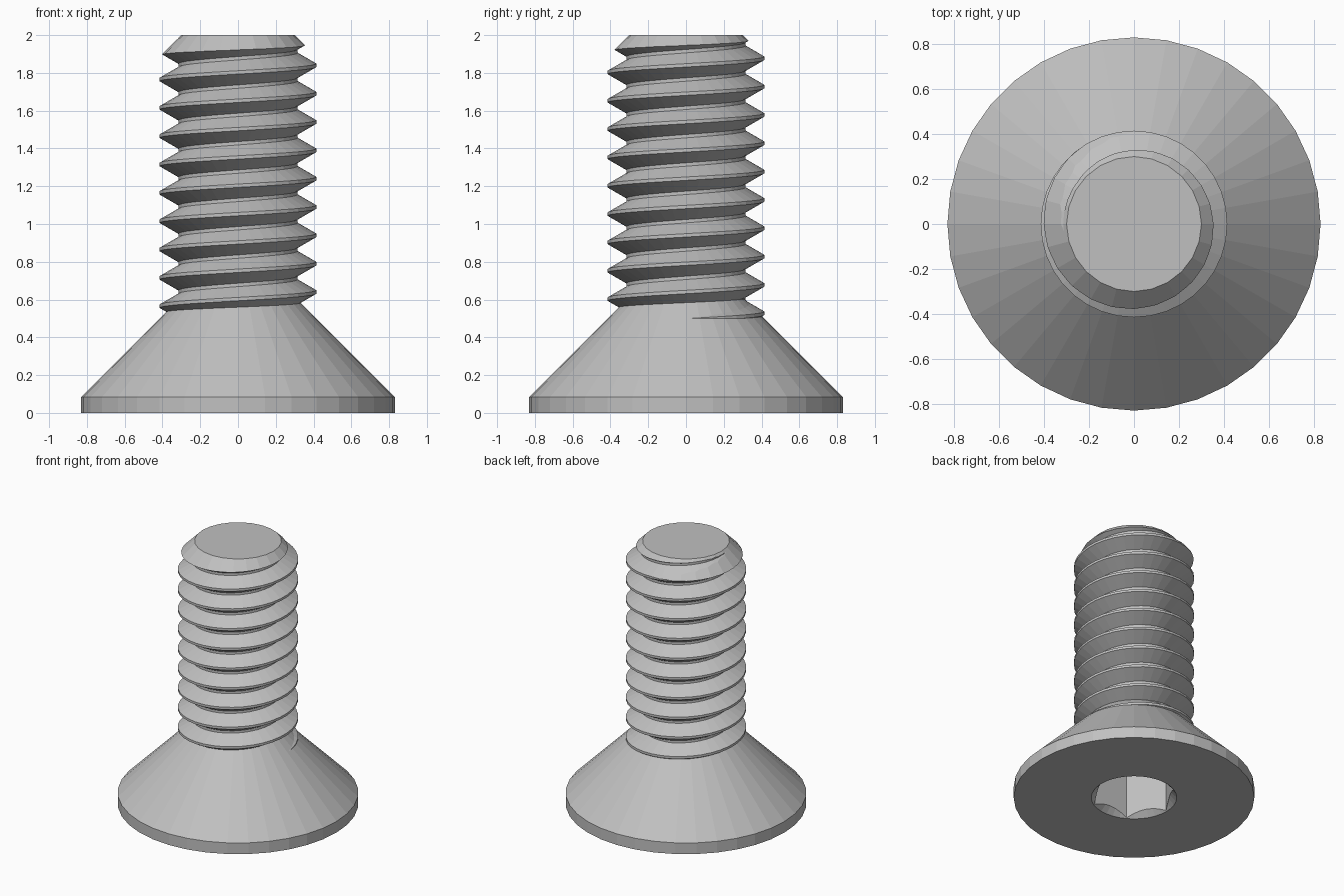
import bpy
import bmesh
from math import cos, sin, pi

if "Cube" in bpy.data.objects:
    bpy.data.objects.remove(bpy.data.objects["Cube"])

steel = bpy.data.materials.new("grey steel")
steel.use_nodes = True
grey = (0.53, 0.53, 0.53, 1)
steel.diffuse_color = grey
steel.node_tree.nodes["Principled BSDF"].inputs["Base Color"].default_value = grey


def add_object(name, bm):
    bmesh.ops.recalc_face_normals(bm, faces=bm.faces)
    mesh = bpy.data.meshes.new(name)
    bm.to_mesh(mesh)
    bm.free()
    mesh.materials.append(steel)
    obj = bpy.data.objects.new(name, mesh)
    bpy.context.collection.objects.link(obj)
    return obj


def turned(name, profile, sides):
    """Closed solid of revolution from (radius, height) points."""
    bm = bmesh.new()
    rings = [[bm.verts.new((r * cos(2 * pi * i / sides), r * sin(2 * pi * i / sides), z))
              for i in range(sides)] for r, z in profile]
    for low, high in zip(rings, rings[1:]):
        for i in range(sides):
            j = (i + 1) % sides
            bm.faces.new((low[i], low[j], high[j], high[i]))
    bm.faces.new(rings[0])
    bm.faces.new(rings[-1])
    return add_object(name, bm)


def boolean(obj, tool, operation):
    mod = obj.modifiers.new(operation, 'BOOLEAN')
    mod.operation = operation
    mod.solver = 'EXACT'
    mod.object = tool
    bpy.context.view_layer.objects.active = obj
    bpy.ops.object.modifier_apply(modifier=mod.name)
    bpy.data.objects.remove(tool)


# Countersunk head with a chamfered hexagonal socket underneath
head = turned("countersunk_head", [(0.83, 0), (0.83, 0.085), (0.3, 0.615)], 36)
boolean(head, turned("socket_cutter", [(0.29, -0.1), (0.29, 0.36)], 6), 'DIFFERENCE')
boolean(head, turned("chamfer_cutter", [(0.345, -0.05), (0.2, 0.095)], 36), 'DIFFERENCE')

# Threaded shank: a right-handed helix of trapezoid ridges
PITCH, STEPS, TURNS, START = 0.15, 36, 13, 0.34
ROOT, CREST = 0.315, 0.415
ridge = [(ROOT, -0.066), (CREST, -0.009), (CREST, 0.009), (ROOT, 0.066)]
bm = bmesh.new()
helix = []
for i in range(STEPS * TURNS + 1):
    a = 2 * pi * i / STEPS
    z = START + PITCH * i / STEPS
    helix.append([bm.verts.new((r * cos(a), r * sin(a), z + dz)) for r, dz in ridge])
for i in range(STEPS * TURNS):
    here, ahead = helix[i], helix[i + 1]
    for k in range(3):
        bm.faces.new((here[k], ahead[k], ahead[k + 1], here[k + 1]))
    if i + 1 + STEPS < len(helix):
        above, above_ahead = helix[i + STEPS], helix[i + STEPS + 1]
        bm.faces.new((here[3], ahead[3], above_ahead[0], above[0]))

# Join the ridge ends to the turns beside them, then close both ends
bm.edges.new((helix[0][3], helix[STEPS][0]))if not bm.edges.get((helix[0][3], helix[STEPS][0])) else None
rim = [e for e in bm.edges if len(e.link_faces) == 1]
top_z = START + PITCH * (TURNS + 1)
low_tip = bm.verts.new((0, 0, START - PITCH))
high_tip = bm.verts.new((0, 0, top_z))
for e in rim:
    tip = low_tip if e.verts[0].co.z < 1.2 else high_tip
    bm.faces.new((e.verts[0], e.verts[1], tip))
shank = add_object("threaded_shank", bm)

# Trim the thread to length with a bevelled tip
blank = turned("tip_trimmer", [(0.47, 0.42), (0.47, 1.83), (0.3, 2.0)], 24)
boolean(shank, blank, 'INTERSECT')
